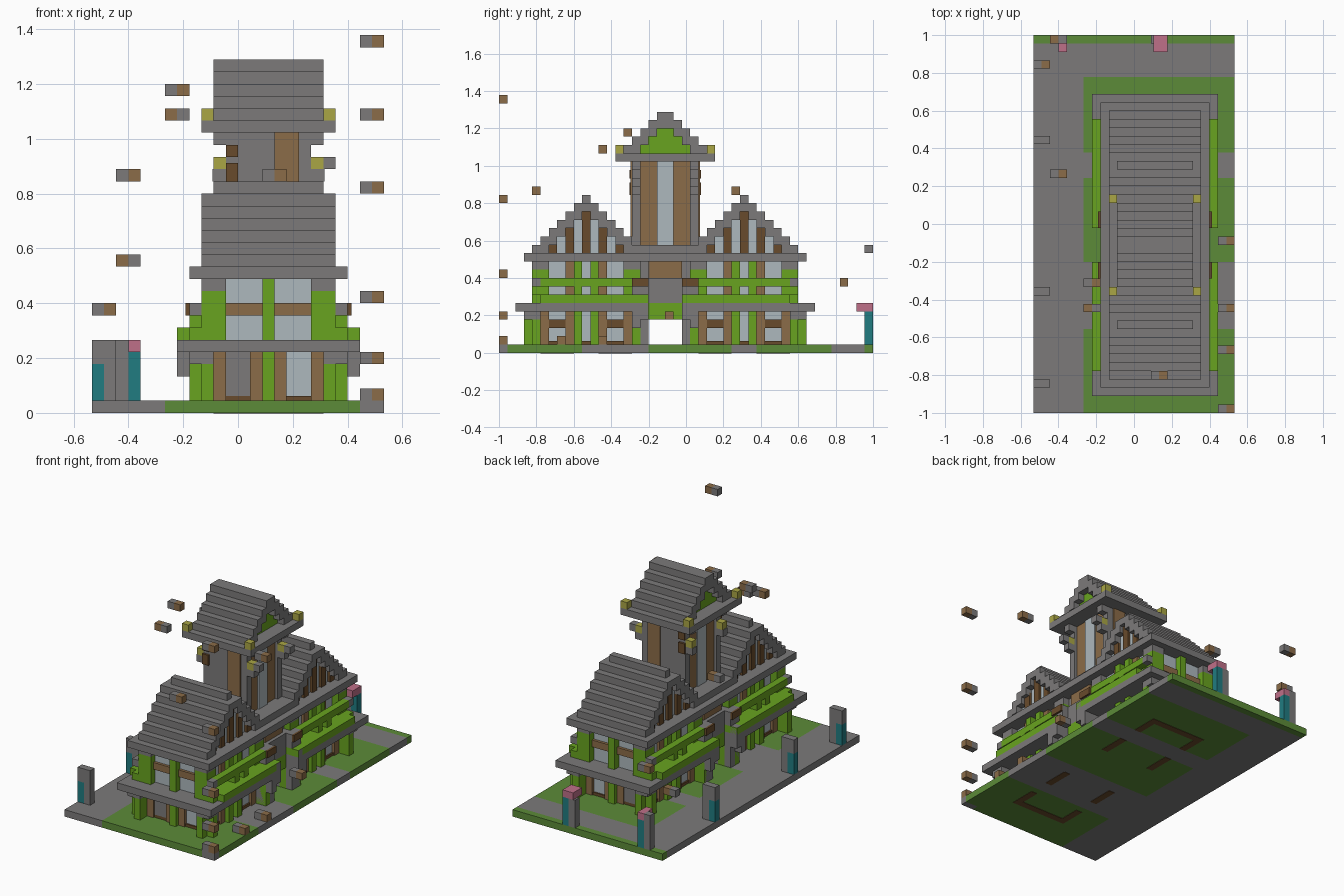
import bpy
import bmesh

if "Cube" in bpy.data.objects:
    bpy.data.objects.remove(bpy.data.objects["Cube"], do_unlink=True)

U = 2 / 45          # one block
COLOURS = {
    "stone": (.2, .195, .195), "leaf_green": (.14, .37, .014), "grass": (.107, .26, .04),
    "dark_wood": (.14, .07, .025), "wood": (.26, .15, .065), "glass": (.42, .48, .51),
    "teal": (.015, .2, .22), "pink": (.52, .16, .25), "yellow": (.4, .38, .06)}
MATS = {}
for name, rgb in COLOURS.items():
    m = bpy.data.materials.new(name)
    m.use_nodes = True
    m.diffuse_color = (*rgb, 1)
    m.node_tree.nodes["Principled BSDF"].inputs["Base Color"].default_value = (*rgb, 1)
    MATS[name] = m


def mirror_x(b):
    return (29 - b[1], 29 - b[0], *b[2:])


def mirror_y(b, total=40):
    return (b[0], b[1], total - b[3], total - b[2], b[4], b[5])


def build(name, mat, boxes, mx=False, my=False, house=False):
    """One object from block-grid boxes (x0, x1, y0, y1, z0, z1), with mirrored copies."""
    boxes = list(boxes)
    if mx:
        boxes += [mirror_x(b) for b in boxes]
    if house:                                   # symmetric inside one house
        boxes += [mirror_y(b, 21) for b in boxes]
    if my:                                      # second house
        boxes += [mirror_y(b) for b in boxes]
    bm = bmesh.new()
    for x0, x1, y0, y1, z0, z1 in dict.fromkeys(boxes):
        vs = bmesh.ops.create_cube(bm, size=1)["verts"]
        for v in vs:
            v.co.x = ((x0 + x1) / 2 + v.co.x * (x1 - x0) - 12) * U
            v.co.y = ((y0 + y1) / 2 + v.co.y * (y1 - y0) - 22.5) * U
            v.co.z = ((z0 + z1) / 2 + v.co.z * (z1 - z0)) * U
    me = bpy.data.meshes.new(name)
    bm.to_mesh(me)
    bm.free()
    me.materials.append(MATS[mat])
    ob = bpy.data.objects.new(name, me)
    bpy.context.collection.objects.link(ob)


# Ground
build("paving", "stone", [(0, 6, 0, 44, 0, 1), (6, 24, 40, 44, 0, 1), (6, 24, 28, 31, 0, 1),
                          (6, 24, 10, 18, 0, 1), (22, 24, 0, 1, 0, 1)])
build("lawn", "grass", [(6, 24, 31, 40, 0, 1), (6, 24, 18, 28, 0, 1), (6, 24, 1, 10, 0, 1),
                        (6, 22, 0, 1, 0, 1), (0, 24, 44, 45, 0, 1)])
build("foundation", "dark_wood", [(10, 19, 5, 6, -.05, .5), (10, 11, 5, 9, -.05, .5),
                                  (10, 11, 12, 16, -.05, .5)], mx=True, my=True)

# Ground floor of both houses
build("lower_walls", "glass", [(10, 19, 5, 16, 1, 5)], my=True)
build("lower_sill", "dark_wood", [(9.8, 19.2, 4.8, 16.2, 1, 1.4)], my=True)
build("lower_beams", "dark_wood", [(9.7, 10, 6, 9, 3, 4)], mx=True, house=True, my=True)
build("lower_corner_posts", "leaf_green", [(8, 10, 4, 5, 1, 4), (9, 10, 3, 4, 1, 4)],
      mx=True, house=True, my=True)
build("lower_corner_caps", "stone", [(8, 10, 3, 5, 4, 5)], mx=True, house=True, my=True)
build("lower_middle_posts", "leaf_green", [(14, 15, 4, 5, 1, 5), (9, 10, 9, 10, 1, 5)],
      mx=True, house=True, my=True)
build("lower_window_frames", "wood", [(10, 11, 4.6, 5, 1, 5), (13, 14, 4.6, 5, 1, 5),
                                      (9.6, 10, 5, 6, 1, 5), (9.6, 10, 8, 9, 1, 5)],
      mx=True, house=True, my=True)
build("door_panel", "stone", [(11, 13, 4.8, 5, 1.4, 5)], my=True)
build("belt", "stone", [(7, 22, 2, 18, 5, 6)], my=True)

# Upper floor of both houses
build("upper_walls", "glass", [(10, 19, 5, 16, 6, 11)], my=True)
build("upper_corner_posts", "leaf_green", [(9, 11, 4, 6, 6, 10)], mx=True, house=True, my=True)
build("upper_corner_caps", "stone", [(9, 11, 4, 6, 10, 11)], mx=True, house=True, my=True)
build("upper_middle_posts", "leaf_green", [(14, 15, 4, 5, 6, 11), (9, 10, 9, 10, 6, 11)],
      mx=True, house=True, my=True)
build("upper_window_frames", "wood", [(11, 18, 4.6, 5, 8, 9), (9.6, 10, 8, 9, 6, 11)],
      mx=True, house=True, my=True)
build("balcony_floor", "leaf_green", [(7, 10, 5, 18, 6, 7), (8, 10, 4, 5, 6, 7)], mx=True, my=True)
build("balcony_rail", "leaf_green", [(8, 9, 5, 16, 8, 9), (8, 9, 9, 10, 7, 8),
                                     (8, 9, 11, 12, 7, 8)], mx=True, my=True)
build("balcony_rail_ends", "stone", [(8, 9, 4, 5, 8, 9)], mx=True, house=True, my=True)

# House roofs: stepped strips over a stepped gable wall
build("house_eaves", "stone", [(8, 21, 3, 18, 11, 12)], my=True)
steps = [(9, 20, 4 + n, 6 + n, 12 + n, 13 + n) for n in range(5)]
build("house_roof", "stone", steps + [(9, 20, 9, 12, 17, 18), (10, 19, 10, 11, 18, 19)],
      house=True, my=True)
build("gable_walls", "glass", [(10, 19, 5 + n, 16 - n, 12 + n, 13 + n) for n in range(5)], my=True)
build("gable_timbers", "dark_wood", [(9.6, 10, 10, 11, 12, 17), (9.6, 10, 8, 9, 12, 15.5),
                                     (9.6, 10, 6, 7, 12, 13.5)], mx=True, house=True, my=True)

# Passage between the houses
build("passage_sides", "stone", [(8, 10, 16, 18, 1, 9), (10, 19, 16, 18, 1, 11)], mx=True, my=True)
build("passage_steps", "stone", [(7, 8, 16, 17, 3, 6), (7, 8, 17, 18, 4, 7)], mx=True, my=True)
build("passage_arch", "leaf_green", [(9, 20, 18, 22, 4, 6)])
build("passage_upper_wall", "stone", [(9, 20, 18, 22, 6, 9), (10, 19, 18, 22, 9, 11)])
build("passage_window", "wood", [(9.5, 10, 18, 22, 9, 11)], mx=True)
build("passage_corner_beams", "dark_wood", [(7.7, 8, 16, 18, 8, 9)], mx=True, my=True)
build("passage_roof", "stone", [(8, 21, 18, 22, 11, 12), (9, 20, 16, 24, 12, 13)])

# Tower
build("tower_end_walls", "stone", [(11, 18, 16, 17, 13, 23)], my=True)
build("tower_end_panels", "wood", [(15, 17, 15.8, 16, 13, 23)], my=True)
build("tower_end_trim", "dark_wood", [(11, 12, 15.7, 16, 19, 20.5), (11, 12, 15.7, 16, 21, 22)],
      my=True)
build("tower_side_panels", "wood", [(11.4, 17.6, 17, 19, 13, 23)], my=True)
build("tower_side_glass", "glass", [(11.2, 17.8, 19, 21, 13, 23)])
build("tower_brackets", "stone", [(10, 11, 16, 17, 22, 23), (9.9, 11, 16, 17, 19, 20)],
      mx=True, my=True)
build("tower_eaves", "stone", [(9, 20, 14, 26, 23, 24)])
build("tower_roof", "stone", [(10, 19, 15 + n, 17 + n, 24 + n, 25 + n) for n in range(5)], my=True)
build("tower_gables", "leaf_green", [(11, 18, 16 + n, 24 - n, 24 + n, 25 + n) for n in range(4)])
build("upper_lanterns", "yellow", [(9, 10, 14, 15, 24, 25)], mx=True, my=True)
build("lower_lanterns", "yellow", [(10, 11, 16, 17, 20, 21)], mx=True, my=True)
build("lantern_hoods", "stone", [(19, 20, 16, 17, 20, 21)], my=True)

# Lamp posts along the path and at the back
rows = (3, 14, 32)
build("path_post_lights", "teal", [(0, 1, j, j + 1, 1, 4) for j in rows])
build("path_posts", "stone", [b for j in rows for b in
                              ((1, 2, j, j + 1, 1, 6), (0, 1, j, j + 1, 4, 6))])
build("back_post_lights", "teal", [(3, 4, 44, 45, 1, 5), (15, 16, 44, 45, 1, 5)])
build("back_posts", "stone", [(2, 3, 44, 45, 1, 6), (14, 15, 44, 45, 1, 5)])
build("back_post_caps", "pink", [(3, 4, 43, 45, 5, 6), (14.3, 16, 43, 45, 5, 6)])

# Floating blocks: pairs of one stone and one wood block (x, y, z)
pairs = [(22, 0, k) for k in (1, 4, 9, 18, 30)]
pairs += [(22, 12, 24), (22, 12, 1), (22, 7, 1), (22, 20, 4), (6, 15, 26), (14, 4, 19),
          (2, 28, 19), (0, 41, 8)]
flipped = [(6, 12, 24), (2, 44, 12)]


def block(x, y, z):
    return (x, x + 1, y, y + 1, z, z + 1)


build("floating_stone", "stone", [block(x, y, z) for x, y, z in pairs]
      + [block(x + 1, y, z) for x, y, z in flipped])
build("floating_wood", "wood", [block(x + 1, y, z) for x, y, z in pairs]
      + [block(x, y, z) for x, y, z in flipped])
